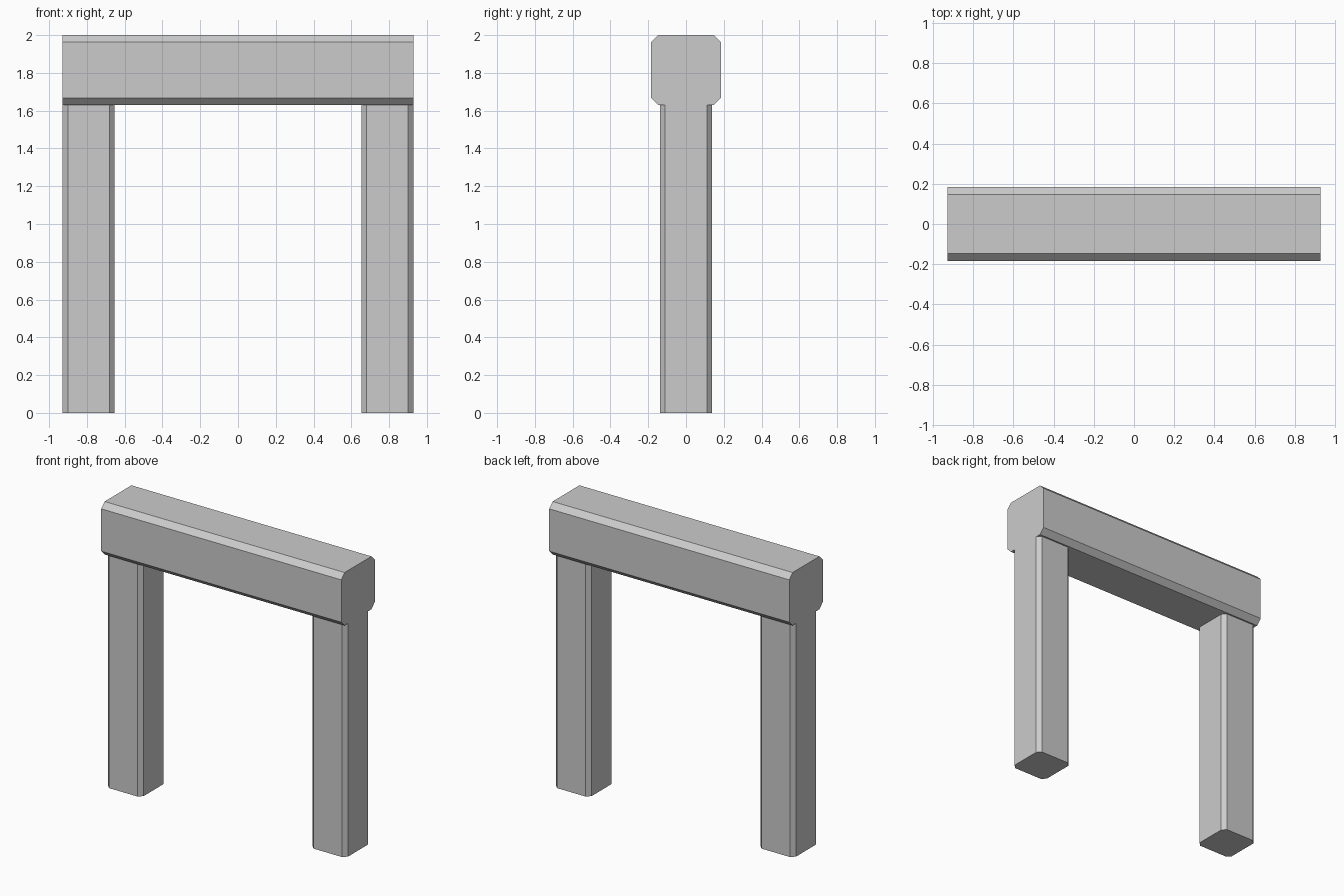
import bpy
import bmesh
from mathutils import Matrix

if "Cube" in bpy.data.objects:
    bpy.data.objects.remove(bpy.data.objects["Cube"])

WIDTH, HEIGHT = 1.856, 2.0
BEAM, LEG = 0.37, 0.275          # square section sizes
LEG_HEIGHT = HEIGHT - BEAM


def chamfered_bar(name, section, length, axis, location):
    """Square bar along an axis with its four long edges chamfered."""
    size = [section] * 3
    size[axis] = length
    bm = bmesh.new()
    bmesh.ops.create_cube(bm, size=1, matrix=Matrix.Diagonal((*size, 1)))
    long_edges = [e for e in bm.edges
                  if abs((e.verts[0].co - e.verts[1].co)[axis]) > 1e-4]
    bmesh.ops.bevel(bm, geom=long_edges, offset=section * 0.1, segments=1,
                    affect='EDGES', offset_type='OFFSET')
    mesh = bpy.data.meshes.new(name)
    bm.to_mesh(mesh)
    bm.free()
    obj = bpy.data.objects.new(name, mesh)
    obj.location = location
    bpy.context.collection.objects.link(obj)
    return obj


# Horizontal beam across the top
chamfered_bar("lintel_beam", BEAM, WIDTH, 0, (0, 0, HEIGHT - BEAM / 2))

# Two posts, flush with the beam ends
for side, label in ((-1, "left"), (1, "right")):
    chamfered_bar(label + "_post", LEG, LEG_HEIGHT, 2,
                  (side * (WIDTH - LEG) / 2, 0, LEG_HEIGHT / 2))
